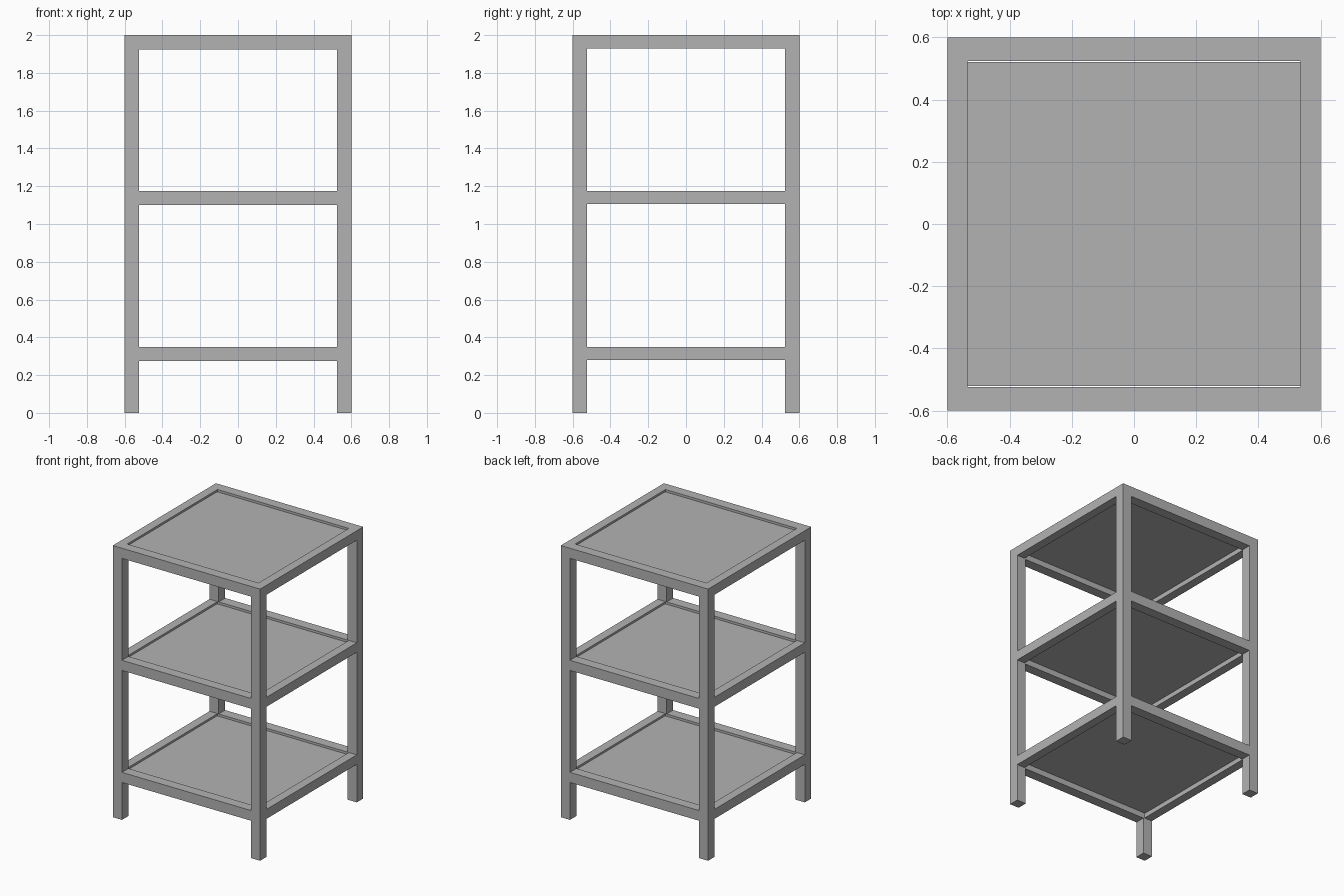
import bpy
from mathutils import Vector

cube = bpy.data.objects.get("Cube")
if cube:
    bpy.data.objects.remove(cube, do_unlink=True)

# One plain grey for frame and shelves
grey = bpy.data.materials.new("plain grey")
grey.use_nodes = True
colour = (0.45, 0.45, 0.45, 1)
grey.diffuse_color = colour
grey.node_tree.nodes["Principled BSDF"].inputs["Base Color"].default_value = colour


def box(name, low, high):
    """Axis-aligned box between two corners."""
    low, high = Vector(low), Vector(high)
    bpy.ops.mesh.primitive_cube_add(size=1, location=(low + high) / 2)
    obj = bpy.context.object
    obj.name = name
    obj.scale = high - low
    bpy.ops.object.transform_apply(location=False, rotation=False, scale=True)
    obj.data.materials.append(grey)
    return obj


HALF = 0.6            # half width of the unit
LEG = 0.525           # inner face of legs and of front and back rails
SIDE = 0.535          # inner face of the side rails
HEIGHT = 2.0
LEVELS = {"lower": 0.35, "middle": 1.175, "top": HEIGHT}

# Four square legs
for x, side in ((1, "left"), (-1, "right")):
    for y, end in ((-1, "front"), (1, "back")):
        cx, cy = x * (HALF + LEG) / 2, y * (HALF + LEG) / 2
        r = (HALF - LEG) / 2
        box(f"{end}_{side}_leg", (cx - r, cy - r, 0), (cx + r, cy + r, HEIGHT))

# Rails around each level, with a panel set slightly below their tops
for level, z in LEVELS.items():
    for y, end in ((-1, "front"), (1, "back")):
        near, far = sorted((y * LEG, y * HALF))
        box(f"{level}_{end}_rail", (-LEG, near, z - 0.075), (LEG, far, z))
    for x, side in ((1, "left"), (-1, "right")):
        near, far = sorted((x * SIDE, x * HALF))
        box(f"{level}_{side}_rail", (near, -LEG, z - 0.07), (far, LEG, z))
    box(f"{level}_shelf_panel", (-SIDE, -0.521, z - 0.035), (SIDE, 0.521, z - 0.015))
